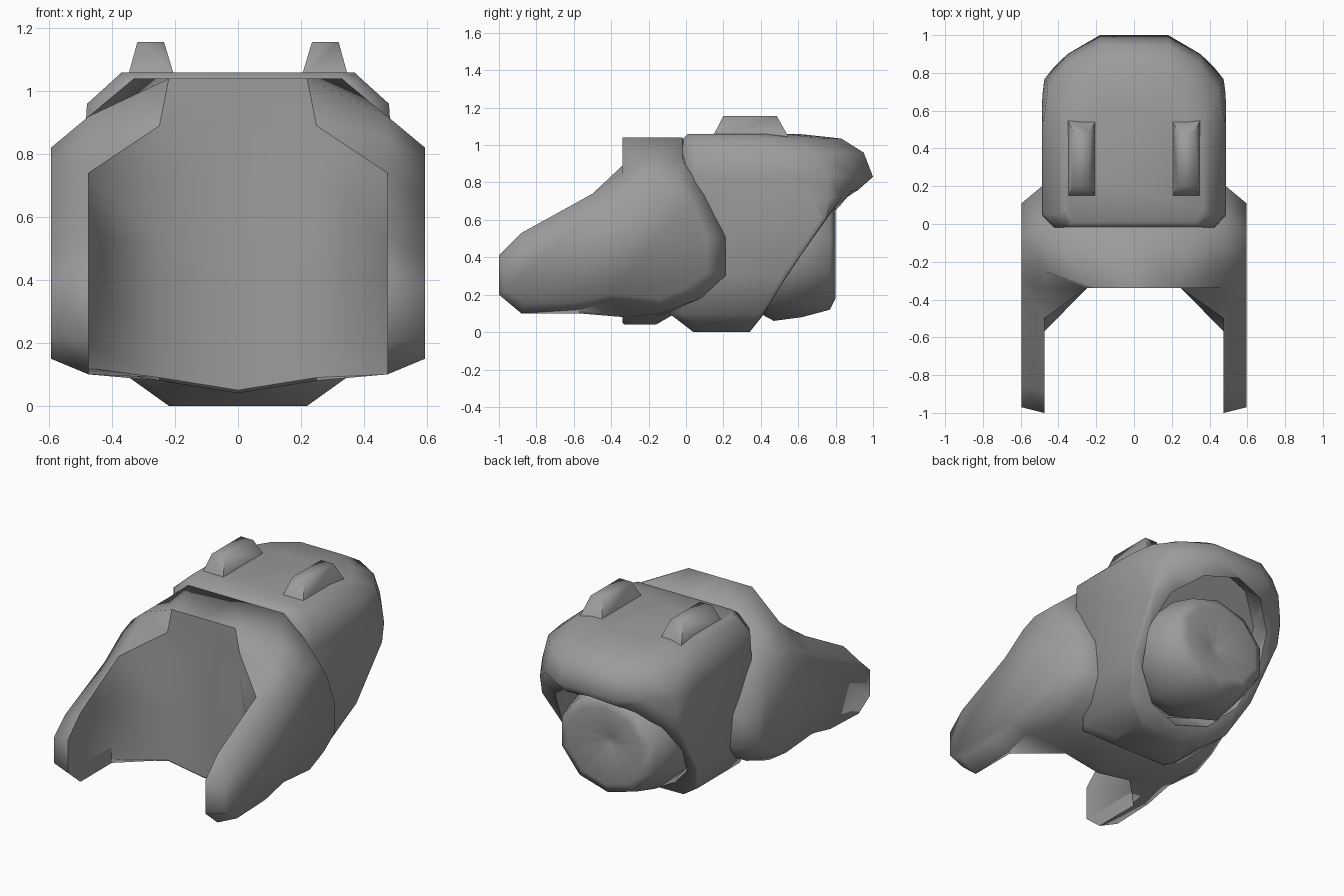
import bpy
import bmesh
from math import radians, atan2
from mathutils import Vector

default_cube = bpy.data.objects.get("Cube")
if default_cube:
    bpy.data.objects.remove(default_cube, do_unlink=True)

grey = bpy.data.materials.new("plain grey")
grey.use_nodes = True
GREY_COLOUR = (0.33, 0.33, 0.33, 1)
grey.diffuse_color = GREY_COLOUR
grey.node_tree.nodes["Principled BSDF"].inputs["Base Color"].default_value = GREY_COLOUR


def make_object(name, bm):
    """Clean the mesh and link it as a named object."""
    bmesh.ops.remove_doubles(bm, verts=bm.verts, dist=0.0005)
    bmesh.ops.recalc_face_normals(bm, faces=bm.faces)
    mesh = bpy.data.meshes.new(name)
    bm.to_mesh(mesh)
    bm.free()
    mesh.materials.append(grey)
    obj = bpy.data.objects.new(name, mesh)
    bpy.context.collection.objects.link(obj)
    return obj


def loft(name, rings, creases=()):
    """Skin a row of equal-length closed rings, cap both ends, add crease edges."""
    bm = bmesh.new()
    rows = [[bm.verts.new(point) for point in ring] for ring in rings]
    count = len(rows[0])
    for lower, upper in zip(rows, rows[1:]):
        for i in range(count):
            j = (i + 1) % count
            bm.faces.new((lower[i], lower[j], upper[j], upper[i]))
    bm.faces.new(rows[0])
    bm.faces.new(rows[-1])
    for (row_a, a), (row_b, b) in creases:
        bmesh.ops.connect_vert_pair(bm, verts=[rows[row_a][a], rows[row_b][b]])
    return make_object(name, bm)


def smooth(obj, angle):
    bpy.ops.object.select_all(action='DESELECT')
    bpy.context.view_layer.objects.active = obj
    obj.select_set(True)
    bpy.ops.object.shade_smooth_by_angle(angle=radians(angle))


def sharpen(obj, points):
    """Keep the edges running between the given points crisp on both sides."""
    mesh = obj.data

    def on_rim(index):
        co = mesh.vertices[index].co
        spot = Vector((abs(co.x), co.y, co.z))
        return any((spot - point).length < 0.002 for point in points)

    for edge in mesh.edges:
        if all(on_rim(index) for index in edge.vertices):
            edge.use_edge_sharp = True


# Front shell: side sections from the outer cheek to the middle, then mirrored
cheek = [(-.97, .38), (-.86, .48), (-.47, .66), (-.3, .78), (-.2, .82),
         (-.05, .82), (.03, .7), (.11, .5), (.11, .32), (0, .24),
         (-.14, .18), (-.4, .2), (-.58, .16), (-.86, .15), (-.97, .22)]
arm = [(-1, .41), (-.88, .53), (-.5, .74), (-.34, .85), (-.25, .92),
       (-.02, .92), (.1, .74), (.21, .51), (.21, .3), (.08, .18),
       (-.14, .1), (-.4, .16), (-.58, .12), (-.88, .1), (-1, .2)]


def section(x, profile):
    return [Vector((x, y, z)) for y, z in profile]


arm_root = [(max(y, -.57), z) for y, z in arm]
wall = [(max(y, -.34), z) for y, z in arm]
wall[3:6] = [(-.34, .89), (-.34, 1.04), (-.02, 1.04)]
wall[10:14] = [(-.16, .08), (-.3, .08), (-.33, .08), (-.34, .09)]
middle = [(y, z - .04 if z < .1 else z) for y, z in wall]

wall_ring = section(.25, wall)
wall_ring[4].x = .22
wall_ring[5].x = .33
half = [section(.595, cheek), section(.475, arm), section(.475, arm_root), wall_ring]
mirrored = [[Vector((-p.x, p.y, p.z)) for p in ring] for ring in reversed(half)]
centre = section(0, middle)
shoulder_rims = [((2, 2), (3, 3)), ((6, 2), (5, 3))]
front_shell = loft("front_shell", half + [centre] + mirrored, shoulder_rims)
smooth(front_shell, 72)
rim = half[1][:3] + half[1][12:] + half[2][12:] + wall_ring[3:5] + [
    centre[4], wall_ring[13], centre[13]]
sharpen(front_shell, rim)


# Rear pod: level plan outlines, rounded at the back where the hood overhangs
def plan_ring(z, width, front, back, rounding):
    side = [(width * .37, back),
            (width * (1 - .28 * rounding), back - .1 * rounding),
            (width * (1 - .05 * rounding), back - .24 * rounding),
            (width, back - .4 * rounding - .01),
            (width, front + .07),
            (width * .88, front)]
    other = [(-x, y) for x, y in reversed(side)]
    return [Vector((x, y, z)) for x, y in side + other]


levels = [(0, .22, .04, .34, .05), (.1, .36, -.09, .42, .05),
          (.3, .45, -.06, .545, .06), (.61, .48, -.03, .76, .08),
          (.72, .485, -.02, .875, .45), (.83, .488, -.02, 1, 1),
          (.96, .48, -.02, .95, 1), (1.035, .397, -.015, .83, 1),
          (1.06, .37, .01, .6, .8)]
rear_pod = loft("rear_pod", [plan_ring(*level) for level in levels])

# Slanted recess under the hood
bm = bmesh.new()
bmesh.ops.create_cone(bm, cap_ends=True, segments=12, radius1=.5, radius2=.5, depth=.4)
recess = make_object("recess_cutter", bm)
recess.scale = (.84, .94, 1)
recess.location = (0, .67, .42)
recess.rotation_euler.x = atan2(.83, .66)
recess.hide_render = True
cut = rear_pod.modifiers.new("recess", 'BOOLEAN')
cut.operation = 'DIFFERENCE'
cut.solver = 'EXACT'
cut.object = recess
bpy.context.view_layer.objects.active = rear_pod
bpy.ops.object.modifier_apply(modifier=cut.name)
bpy.data.objects.remove(recess, do_unlink=True)
smooth(rear_pod, 58)

# Rear nozzle: a wide ten-sided drum with a dished end
outline = [(.32, .28), (.47, .36), (.62, .34), (.77, .3), (.8, .24), (.73, .03)]
nozzle_rings = []
for y, radius in outline:
    bm = bmesh.new()
    circle = bmesh.ops.create_circle(bm, segments=10, radius=radius)["verts"]
    nozzle_rings.append([Vector((v.co.x * 1.12, y, .42 + v.co.y)) for v in circle])
    bm.free()
smooth(loft("rear_nozzle", nozzle_rings), 60)

# Two tapered fins on the roof
for label, sign in (("left", 1), ("right", -1)):
    rings = []
    for z, x_range, y_range in ((1.04, (.2, .352), (.14, .55)),
                                (1.156, (.235, .32), (.2, .485))):
        (x0, x1), (y0, y1) = x_range, y_range
        rings.append([(sign * x, y, z) for x, y in
                      ((x0, y0), (x1, y0), (x1, y1), (x0, y1))])
    smooth(loft(label + "_roof_fin", rings), 80)
